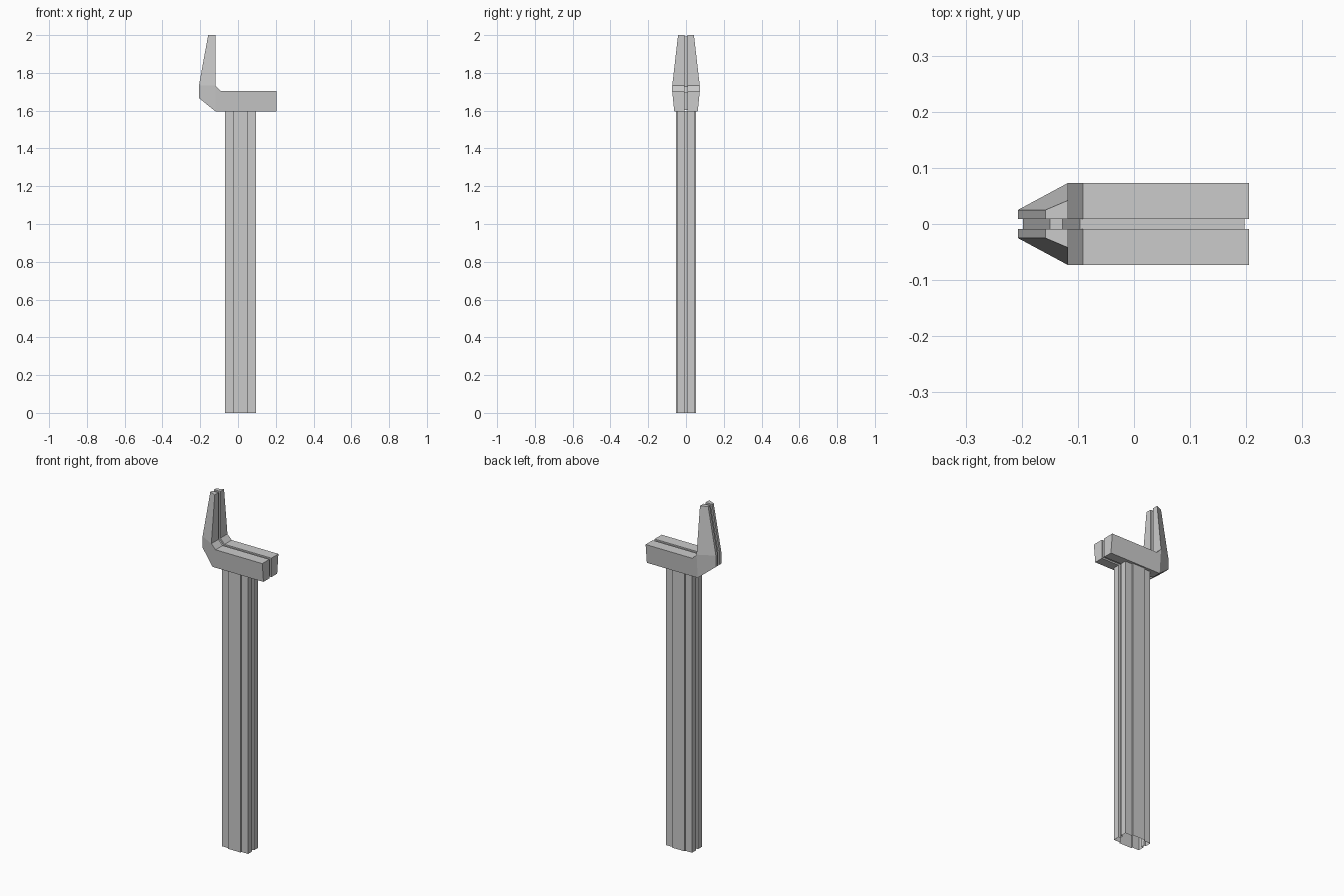
import bpy, bmesh

if "Cube" in bpy.data.objects:
    bpy.data.objects.remove(bpy.data.objects["Cube"])


def bridged_rings(name, rings, caps=()):
    """Skin a series of equal-length closed rings, plus optional end faces."""
    bm = bmesh.new()
    loops = [[bm.verts.new(p) for p in ring] for ring in rings]
    n = len(loops[0])
    for a, b in zip(loops, loops[1:]):
        for i in range(n):
            j = (i + 1) % n
            bm.faces.new((a[i], a[j], b[j], b[i]))
    for cap in caps:
        for loop in (loops[0], loops[-1]):
            bm.faces.new([loop[i] for i in cap])
    bmesh.ops.recalc_face_normals(bm, faces=bm.faces)
    mesh = bpy.data.meshes.new(name)
    bm.to_mesh(mesh)
    bm.free()
    obj = bpy.data.objects.new(name, mesh)
    bpy.context.collection.objects.link(obj)
    return obj


# Hooked head: side profile as (x, z, half width in y)
outer = [(-0.207, 1.732, 0.025), (-0.207, 1.667, 0.025),
         (-0.118, 1.595, 0.062), (0.205, 1.595, 0.062),
         (0.205, 1.704, 0.073), (-0.091, 1.704, 0.073),
         (-0.118, 1.732, 0.073), (-0.118, 2.0, 0.042),
         (-0.158, 2.0, 0.025)]
# Same profile pulled in to form the floor of the centre groove
inner = [(-0.198, 1.731), (-0.198, 1.671), (-0.115, 1.604),
         (0.197, 1.604), (0.197, 1.696), (-0.096, 1.696),
         (-0.127, 1.728), (-0.127, 1.992), (-0.150, 1.992)]
g = 0.009

rings = []
for s in (-1, 1):
    half = [[(x, s * w, z) for x, z, w in outer],
            [(x, s * g, z) for x, z, w in outer],
            [(x, s * g, z) for x, z in inner]]
    rings += half if s < 0 else half[::-1]

# Side faces: upright prong, elbow, bar
bridged_rings("hooked_head", rings,
              caps=((0, 6, 7, 8), (0, 1, 2, 6), (2, 3, 4, 5, 6)))

# Post: one quadrant of the cross-section, mirrored twice, open at the ends
cx = 0.0125
quad = [(0.040, 0.053), (0.040, 0.045), (0.0825, 0.045),
        (0.0825, g), (0.070, g)]
right = quad + [(x, -y) for x, y in reversed(quad)]
section = right + [(-x, y) for x, y in reversed(right)]
bridged_rings("post", [[(cx + x, y, z) for x, y in section]
                       for z in (0.0, 1.597)])
